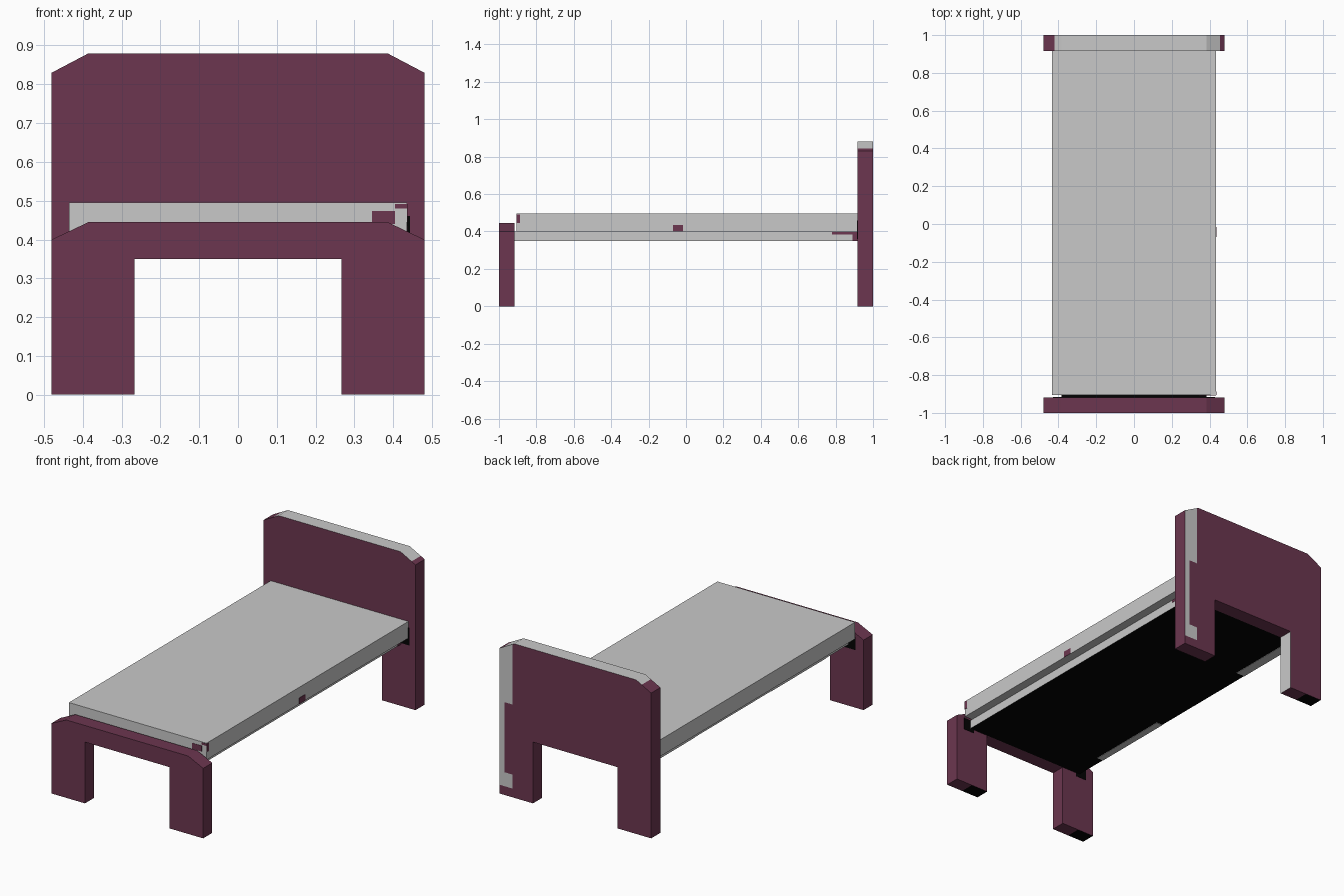
import bpy, bmesh
from mathutils import Vector

if "Cube" in bpy.data.objects:
    bpy.data.objects.remove(bpy.data.objects["Cube"])


def material(name, rgb):
    m = bpy.data.materials.new(name)
    m.diffuse_color = (*rgb, 1)
    m.use_nodes = True
    m.node_tree.nodes["Principled BSDF"].inputs["Base Color"].default_value = m.diffuse_color
    return m


MATS = [material("maroon", (0.150, 0.037, 0.080)),
        material("light grey", (0.584, 0.584, 0.584)),
        material("black", (0.001, 0.001, 0.001))]
MAROON, GREY, BLACK = range(3)


def finish(name, bm, rule):
    """Colour every face by a rule on its centre and normal, make the object."""
    bmesh.ops.recalc_face_normals(bm, faces=bm.faces)
    bm.normal_update()
    for f in bm.faces:
        f.material_index = rule(f.calc_center_median(), f.normal)
    me = bpy.data.meshes.new(name)
    bm.to_mesh(me)
    bm.free()
    for m in MATS:
        me.materials.append(m)
    ob = bpy.data.objects.new(name, me)
    bpy.context.collection.objects.link(ob)
    return ob


def cut(bm, point, normal, faces=None):
    faces = list(bm.faces) if faces is None else faces
    geom = set(faces)
    for f in faces:
        geom.update(f.edges)
        geom.update(f.verts)
    bmesh.ops.bisect_plane(bm, geom=list(geom), plane_co=point, plane_no=normal)


def box(name, x, y, z, rule, x_cuts=()):
    bm = bmesh.new()
    bmesh.ops.create_cube(bm, size=1)
    for v in bm.verts:
        v.co = Vector([(a + b) / 2 + c * (b - a)
                       for c, (a, b) in zip(v.co, (x, y, z))])
    for c in x_cuts:
        cut(bm, (c, 0, 0), (1, 0, 0))
    return finish(name, bm, rule)


def end_board(name, y0, y1, top, shoulder, rule, x_cuts, z_cuts=()):
    """Board with clipped top corners and an opening between two legs."""
    half = [(0.267, 0.35), (0.267, 0), (0.48, 0), (0.48, shoulder), (0.385, top)]
    outline = half + [(-x, z) for x, z in reversed(half)]
    bm = bmesh.new()
    face = bm.faces.new([bm.verts.new((x, y0, z)) for x, z in outline])
    ext = bmesh.ops.extrude_face_region(bm, geom=[face], use_keep_orig=True)
    verts = [g for g in ext["geom"] if isinstance(g, bmesh.types.BMVert)]
    bmesh.ops.translate(bm, verts=verts, vec=(0, y1 - y0, 0))
    for c in x_cuts:
        cut(bm, (c, 0, 0), (1, 0, 0))
    for c in z_cuts:
        strip = [f for f in bm.faces if f.calc_center_median().x > 0.39]
        cut(bm, (0, 0, c), (0, 0, 1), strip)
    return finish(name, bm, rule)


def head_rule(c, n):
    if n.z > 0.3:                                    # top edge
        return GREY if -0.42 < c.x < 0.455 else MAROON
    if n.z < -0.9 and c.z < 0.01:                    # soles
        return BLACK if c.x < -0.375 else MAROON
    if n.x > 0.9 and c.x < 0:                        # inside of one leg
        return GREY
    if n.y > 0.9 and c.x > 0.395 and c.z > 0.05:     # strip on the back
        return MAROON if 0.13 < c.z < 0.53 and c.x < 0.447 else GREY
    return MAROON


def foot_rule(c, n):
    if n.z < -0.9 and c.z < 0.01 and (c.x < -0.375 or 0 < c.x < 0.375):
        return BLACK
    return MAROON


# End boards with legs
end_board("headboard", 0.917, 1.0, 0.88, 0.83, head_rule,
          (-0.42, -0.375, 0.395, 0.447, 0.455), (0.05, 0.13, 0.53))
end_board("footboard", -1.0, -0.918, 0.445, 0.40, foot_rule, (-0.375, 0.375))

# Mattress: underside is black where the base covers it
box("mattress", (-0.435, 0.435), (-0.905, 0.917), (0.40, 0.495),
    lambda c, n: BLACK if n.z < -0.9 and abs(c.x) < 0.385 else GREY,
    (-0.385, 0.385))

# Base under the mattress: grey sides, black elsewhere
box("bed_base", (-0.385, 0.385), (-0.918, 0.917), (0.35, 0.40),
    lambda c, n: GREY if abs(n.x) > 0.9 else BLACK)

# Thin coloured patches: (name, x, y, z, colour)
T = 0.002
patches = [
    ("mattress_side_patch", (0.435, 0.435 + T), (-0.07, -0.015), (0.40, 0.435), MAROON),
    ("mattress_corner_side_patch", (0.435, 0.435 + T), (-0.905, -0.887), (0.445, 0.492), MAROON),
    ("mattress_front_patch", (0.345, 0.405), (-0.905 - T, -0.905), (0.44, 0.473), MAROON),
    ("mattress_corner_front_patch", (0.405, 0.435), (-0.905 - T, -0.905), (0.48, 0.492), MAROON),
    ("base_side_patch", (0.385, 0.385 + T), (0.78, 0.90), (0.385, 0.398), MAROON),
    ("base_side_end_patch", (0.385, 0.385 + T), (0.89, 0.917), (0.35, 0.398), MAROON),
    ("base_bottom_patch_head", (-0.385, -0.33), (0.47, 0.88), (0.35 - T, 0.35), GREY),
    ("base_bottom_patch_foot", (-0.385, -0.345), (-0.72, -0.22), (0.35 - T, 0.35), GREY),
    ("headboard_inner_patch_right", (0.385, 0.443), (0.917 - T, 0.917), (0.36, 0.46), BLACK),
    ("footboard_inner_patch_right", (0.36, 0.43), (-0.918, -0.918 + T), (0.33, 0.40), BLACK),
    ("footboard_inner_patch_left", (-0.43, -0.36), (-0.918, -0.918 + T), (0.33, 0.40), BLACK),
]
for name, x, y, z, colour in patches:
    box(name, x, y, z, lambda c, n, k=colour: k)
